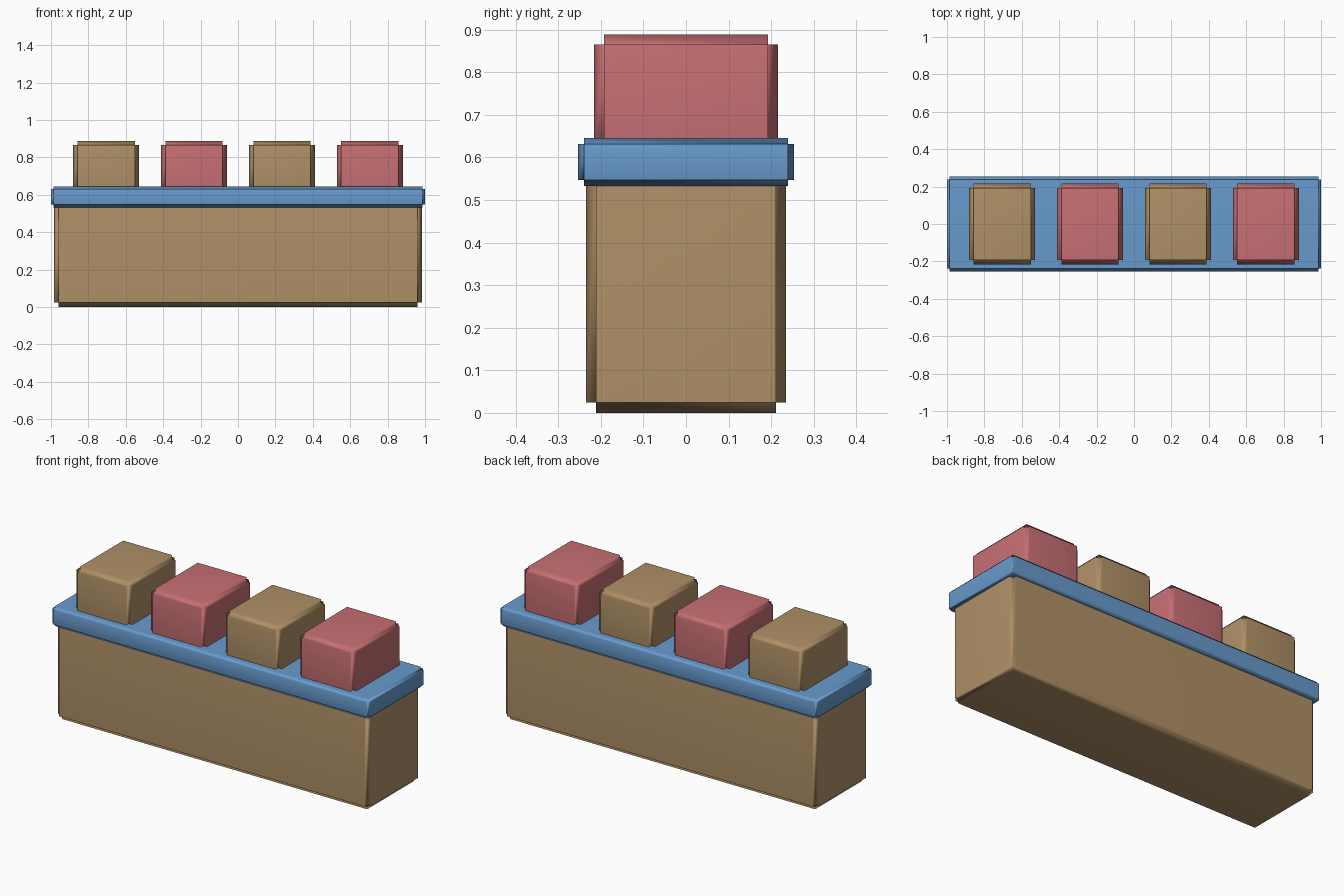
import bpy
import bmesh
from mathutils import Vector

cube = bpy.data.objects.get("Cube")
if cube:
    bpy.data.objects.remove(cube, do_unlink=True)


def make_material(name, rgb):
    mat = bpy.data.materials.new(name)
    mat.use_nodes = True
    colour = (*rgb, 1.0)
    mat.diffuse_color = colour
    for node in mat.node_tree.nodes:
        if node.type == 'BSDF_PRINCIPLED':
            node.inputs["Base Color"].default_value = colour
    return mat


tan = make_material("tan", (0.434, 0.283, 0.136))
blue = make_material("blue", (0.138, 0.327, 0.610))
red = make_material("red", (0.578, 0.162, 0.174))


def notched_box(name, half_x, half_y, bottom, top, notch, mat, x=0.0):
    """Box whose edges are cut back by a small square step."""
    size = Vector((half_x, half_y, (top - bottom) / 2)) * 2
    core = size - Vector((notch, notch, notch)) * 2
    bm = bmesh.new()
    bmesh.ops.create_cube(bm, size=1)
    bmesh.ops.scale(bm, vec=core, verts=bm.verts)
    # Raise each side of the core as its own plate
    bm.normal_update()
    plates = bmesh.ops.extrude_discrete_faces(bm, faces=bm.faces[:])["faces"]
    for face in plates:
        face.normal_update()
        offset = face.normal * notch
        bmesh.ops.translate(bm, vec=offset, verts=face.verts[:])
    bmesh.ops.recalc_face_normals(bm, faces=bm.faces[:])
    for face in bm.faces:
        face.smooth = True
    mesh = bpy.data.meshes.new(name)
    bm.to_mesh(mesh)
    bm.free()
    mesh.materials.append(mat)
    obj = bpy.data.objects.new(name, mesh)
    obj.location = (x, 0, (bottom + top) / 2)
    bpy.context.collection.objects.link(obj)
    # Keep the big sides flat while the steps shade softly
    obj.modifiers.new("Weighted Normal", 'WEIGHTED_NORMAL')
    return obj


# Wall and the slab on top of it
notched_box("wall", 0.985, 0.235, 0.0, 0.58, 0.024, tan)
notched_box("top_slab", 1.0, 0.253, 0.533, 0.645, 0.014, blue)

# Row of battlement blocks in alternating colours
for i in range(4):
    notched_box(f"battlement_{i + 1}", 0.176, 0.216, 0.60, 0.888, 0.023,
                red if i % 2 else tan, x=(i - 1.5) * 0.47)
